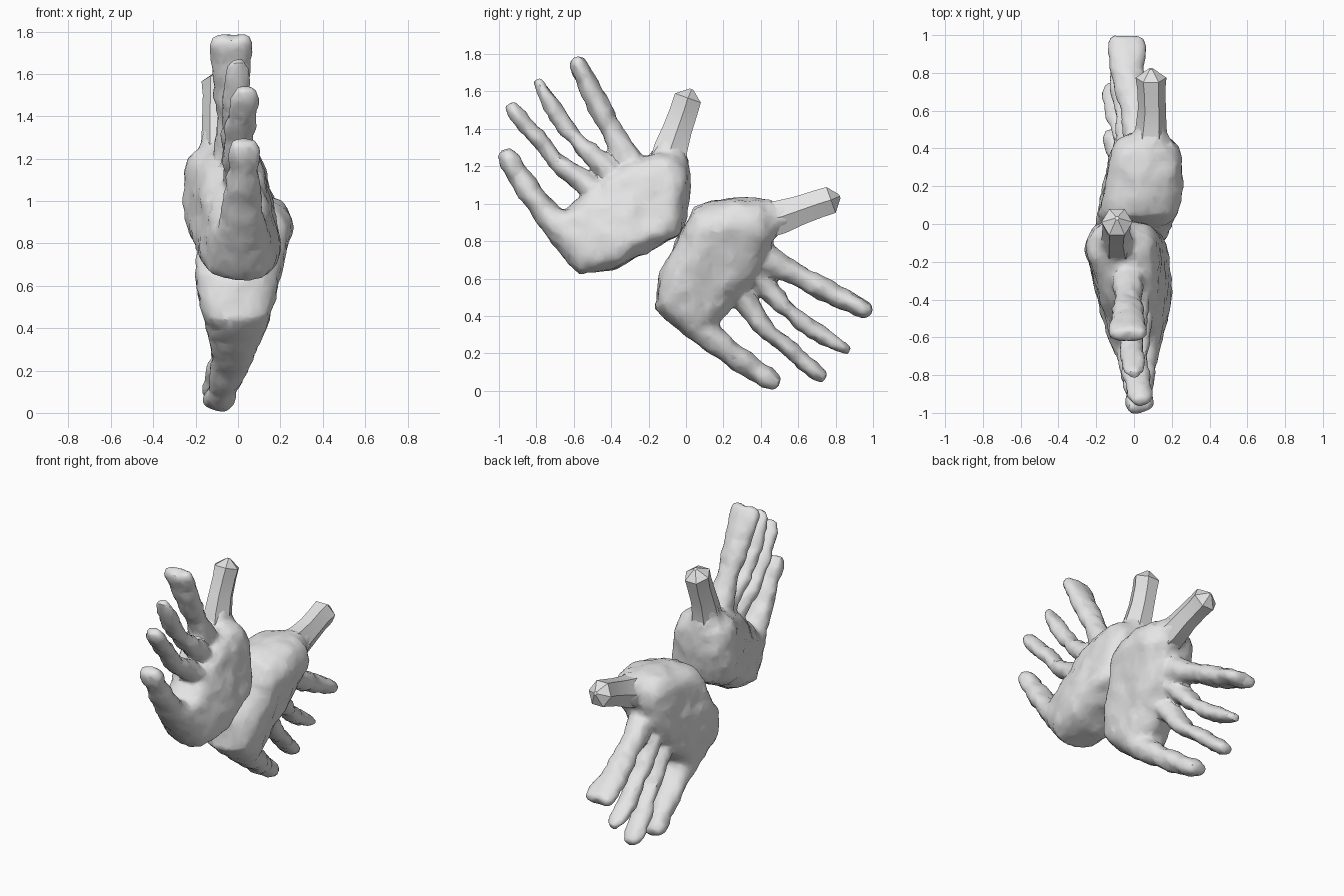
import bpy, bmesh, math
from mathutils import Vector, noise

if "Cube" in bpy.data.objects:
    bpy.data.objects.remove(bpy.data.objects["Cube"])

grey = bpy.data.materials.new("light_grey")
grey.diffuse_color = (0.78, 0.78, 0.78, 1)
grey.use_nodes = True
grey.node_tree.nodes["Principled BSDF"].inputs["Base Color"].default_value = grey.diffuse_color

def loft(bm, rings):
    """Closed skin over a list of equal rings of points."""
    vs = [[bm.verts.new(p) for p in r] for r in rings]
    n = len(vs[0])
    for a, b in zip(vs, vs[1:]):
        for i in range(n):
            bm.faces.new((a[i], a[(i + 1) % n], b[(i + 1) % n], b[i]))
    bm.faces.new(vs[0][::-1])
    bm.faces.new(vs[-1])

def tube(bm, pts, n=14):
    """Flattened tube; each point is x, y, z, half width in x, half width in the yz plane."""
    rings = []
    for i, (x, y, z, rx, rn) in enumerate(pts):
        a, b = pts[max(i - 1, 0)], pts[min(i + 1, len(pts) - 1)]
        t = Vector((0, b[1] - a[1], b[2] - a[2])).normalized()
        side = Vector((0, -t.z, t.y))
        rings.append([Vector((x, y, z)) + Vector((1, 0, 0)) * rx * math.cos(k * math.tau / n)
                      + side * rn * math.sin(k * math.tau / n) for k in range(n)])
    loft(bm, rings)

def finish(bm, name):
    bmesh.ops.recalc_face_normals(bm, faces=bm.faces)
    me = bpy.data.meshes.new(name)
    bm.to_mesh(me)
    bm.free()
    me.materials.append(grey)
    ob = bpy.data.objects.new(name, me)
    bpy.context.collection.objects.link(ob)
    bpy.ops.object.select_all(action='DESELECT')
    ob.select_set(True)
    bpy.context.view_layer.objects.active = ob
    return ob

def clamp(v):
    return min(max(v, 0), 1)

# Palm: side outline lofted through its thickness, thicker at the heel
outline = [(-.57, .625), (-.47, .64), (-.38, .655), (-.26, .72), (-.14, .78), (-.03, .835),
           (0, .95), (.015, 1.08), (.01, 1.2), (-.04, 1.265), (-.15, 1.27), (-.27, 1.235),
           (-.38, 1.18), (-.48, 1.11), (-.58, 1.02), (-.66, .94), (-.74, .86), (-.67, .73)]
cy, cz = -.32, .98
bm = bmesh.new()
rings = []
for k in range(15):
    a = math.radians(-84 + 12 * k)
    s = math.cos(a) ** .34
    ring = []
    for y, z in outline:
        y, z = cy + (y - cy) * s, cz + (z - cz) * s
        heel = clamp(((y + .4) * .57 - (z - 1.15) * .82) / .35)
        thumb = clamp((y + .55) / .4)
        half = .115 + .08 * heel + .055 * thumb * (1 - .65 * heel)
        mid = .01 - .068 * thumb * clamp((z - .7) / .3)
        ring.append((mid + half * math.copysign(abs(math.sin(a)) ** .85, a), y, z))
    rings.append(ring)
loft(bm, rings)

# Four fingers, flattened sideways
fingers = [
    [(-.05, -.2, 1.02, .1, .1), (-.035, -.3, 1.2, .08, .08), (-.03, -.4, 1.4, .07, .058),
     (-.03, -.51, 1.6, .084, .052), (-.035, -.575, 1.74, .102, .047), (-.035, -.59, 1.775, .088, .03)],
    [(0, -.3, 1.02, .1, .08), (0, -.43, 1.2, .075, .06), (-.01, -.57, 1.32, .065, .042),
     (-.01, -.69, 1.48, .06, .042), (0, -.77, 1.61, .055, .035), (0, -.795, 1.66, .04, .022)],
    [(.02, -.42, 1.0, .1, .09), (.01, -.54, 1.11, .08, .06), (0, -.68, 1.22, .07, .044),
     (.01, -.81, 1.37, .07, .042), (.03, -.91, 1.48, .065, .038), (.03, -.94, 1.53, .045, .025)],
    [(.02, -.58, .81, .14, .12), (.02, -.72, .92, .105, .075), (.02, -.82, 1.045, .08, .062),
     (.025, -.895, 1.15, .07, .058), (.03, -.95, 1.23, .07, .055), (.03, -.975, 1.275, .05, .035)],
]
for f in fingers:
    tube(bm, f)
# Thumb root, blending out of the palm
tube(bm, [(-.08, -.11, 1.1, .14, .11), (-.085, -.085, 1.24, .1, .1),
          (-.09, -.08, 1.3, .075, .082), (-.092, -.06, 1.35, .06, .065)])

# Fuse the parts into one irregular, softly faceted skin
hand = finish(bm, "upper_hand")
m = hand.modifiers.new("fuse", 'REMESH')
m.mode = 'VOXEL'
m.voxel_size = .015
m = hand.modifiers.new("soften", 'SMOOTH')
m.iterations = 4
bpy.ops.object.modifier_apply(modifier="fuse")
bpy.ops.object.modifier_apply(modifier="soften")
moves = [v.normal * (.004 + .012 * noise.noise(v.co * 9) + .007 * noise.noise(v.co * 22))
         for v in hand.data.vertices]
for v, d in zip(hand.data.vertices, moves):
    v.co += d
m = hand.modifiers.new("facets", 'DECIMATE')
m.ratio = .2
bpy.ops.object.modifier_apply(modifier="facets")
hand.data.materials.clear()
hand.data.materials.append(grey)
for p in hand.data.polygons:
    p.material_index = 0
bpy.ops.object.shade_smooth_by_angle(angle=math.radians(35))

# Coarse thumb with a faceted, bluntly pointed end
bm = bmesh.new()
tube(bm, [(-.085, -.1, 1.2, .1, .115), (-.09, -.08, 1.3, .082, .103),
          (-.095, -.045, 1.4, .074, .09), (-.092, -.01, 1.5, .074, .086),
          (-.09, .01, 1.565, .082, .085), (-.09, .03, 1.612, .012, .012)], 6)
thumb = finish(bm, "upper_thumb")
bpy.ops.object.shade_smooth_by_angle(angle=math.radians(20))

# Lower hand: the same hand turned half round the yz diagonal, its fingers leaning slightly
for src, name in ((hand, "lower_hand"), (thumb, "lower_thumb")):
    me = src.data.copy()
    for v in me.vertices:
        x, y, z = v.co
        reach = max(0, .82 * (z - 1.15) - .57 * (y + .4))
        lean = min(.16 * reach, .07) if src is hand else 0
        v.co = (-x - lean, z - .79, y + 1.01)
    me.update()
    bpy.context.collection.objects.link(bpy.data.objects.new(name, me))
